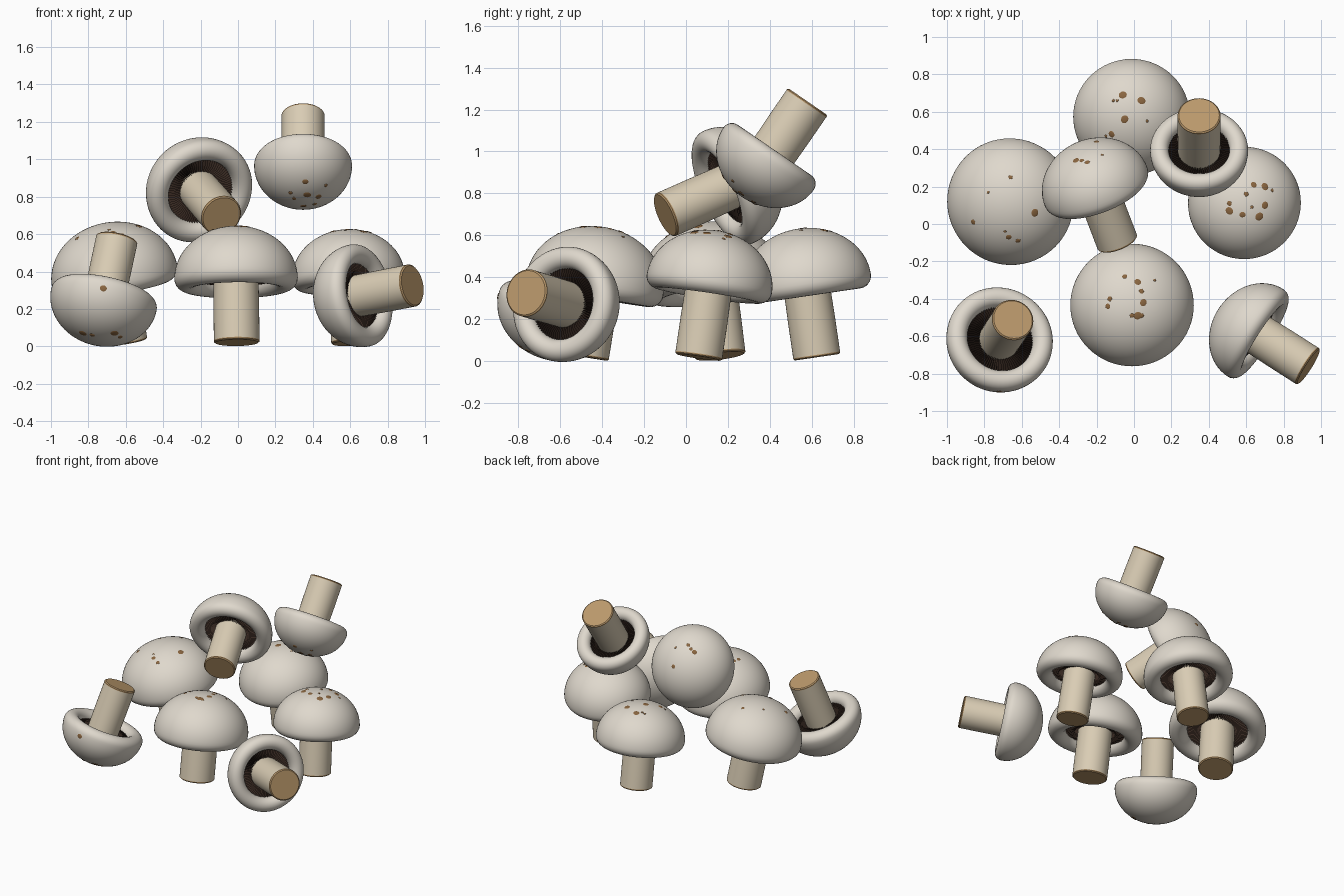
import bpy, bmesh
from math import sin, cos, pi, sqrt, radians
from mathutils import Vector, Matrix

if "Cube" in bpy.data.objects:
    bpy.data.objects.remove(bpy.data.objects["Cube"])


def material(name, rgb):
    m = bpy.data.materials.new(name)
    m.diffuse_color = (*rgb, 1)
    m.use_nodes = True
    m.node_tree.nodes["Principled BSDF"].inputs["Base Color"].default_value = m.diffuse_color
    return m


CAP = material("cap_cream", (0.74, 0.69, 0.61))
STEM = material("stem_cream", (0.70, 0.61, 0.46))
CUT = material("cut_tan", (0.50, 0.32, 0.15))
SPOT = material("spot_brown", (0.25, 0.13, 0.05))
GILL = material("gill_dark", (0.035, 0.02, 0.014))


def finish(bm, name, mat, matrix, smooth=True):
    bmesh.ops.remove_doubles(bm, verts=bm.verts, dist=1e-5)
    bmesh.ops.recalc_face_normals(bm, faces=bm.faces)
    me = bpy.data.meshes.new(name)
    bm.to_mesh(me)
    bm.free()
    me.materials.append(mat)
    ob = bpy.data.objects.new(name, me)
    bpy.context.collection.objects.link(ob)
    ob.matrix_world = matrix
    if smooth:
        bpy.ops.object.select_all(action='DESELECT')
        ob.select_set(True)
        bpy.context.view_layer.objects.active = ob
        bpy.ops.object.shade_smooth_by_angle(angle=radians(40))
    return ob


def lathe(name, profile, mat, matrix, steps=64):
    bm = bmesh.new()
    vs = [bm.verts.new((r, 0, z)) for r, z in profile]
    es = [bm.edges.new(p) for p in zip(vs, vs[1:])]
    bmesh.ops.spin(bm, geom=vs + es, axis=(0, 0, 1), cent=(0, 0, 0),
                   angle=2 * pi, steps=steps)
    return finish(bm, name, mat, matrix)


def gills(name, R, r, matrix, n=80):
    # pleated ring between the stem and the rim
    bm = bmesh.new()
    rows = []
    for i in range(2 * n):
        a, deep = pi * i / n, (i % 2) * 0.10 * R
        rows.append([bm.verts.new((q * cos(a), q * sin(a), z + deep))
                     for q, z in ((r * 0.97, 0.0), (0.5 * R, -0.05 * R), (0.64 * R, -0.02 * R))])
    for i in range(2 * n):
        a, b = rows[i], rows[(i + 1) % (2 * n)]
        for j in range(2):
            bm.faces.new((a[j], a[j + 1], b[j + 1], b[j]))
    finish(bm, name, GILL, matrix, smooth=False)


def spots(name, R, h, matrix, view, marks):
    # brown flecks, projected on the dome from the top or front view
    bm = bmesh.new()
    inv = matrix.inverted()
    for a, b, s in marks:
        if view == "top":
            o, d = Vector((a / 100, b / 100, 5)), Vector((0, 0, -1))
        else:
            o, d = Vector((a / 100, -5, b / 100)), Vector((0, 1, 0))
        o, d = inv @ o, inv.to_3x3() @ d
        k = Vector((1 / R, 1 / R, 1 / h))
        oo, dd = o * k, d * k
        qa, qb, qc = dd.dot(dd), oo.dot(dd), oo.dot(oo) - 1
        disc = qb * qb - qa * qc
        if disc < 0:
            continue
        p = o + d * ((-qb - sqrt(disc)) / qa)
        if p.z < 0:
            continue
        nrm = p * k * k
        m = Matrix.Translation(p) @ nrm.to_track_quat('Z', 'Y').to_matrix().to_4x4() \
            @ Matrix.Diagonal((s / 100, s / 115, 0.003, 1))
        bmesh.ops.create_uvsphere(bm, u_segments=14, v_segments=6, radius=1, matrix=m)
    finish(bm, name, SPOT, matrix)


def mushroom(name, base, axis, R, L, r, view, marks):
    # base: centre of the cut stem end; axis: from there to the cap
    u = Vector(axis).normalized()
    rot = Vector((0, 0, 1)).rotation_difference(u).to_matrix().to_4x4()
    M = Matrix.Translation(Vector(base) + u * L) @ rot
    h, t = 0.85 * R, 0.19 * R
    # cap: dome, rolled rim, hollow
    prof = [(R * sin(pi / 2 * i / 24), h * cos(pi / 2 * i / 24)) for i in range(25)]
    prof += [(R - t + t * cos(pi * i / 12), -t * sin(pi * i / 12)) for i in range(1, 13)]
    prof += [(0.61 * R, 0.12 * R), (0, 0.14 * R)]
    lathe(name + "_cap", prof, CAP, M)
    gills(name + "_gills", R, r, M)
    # stem and its cut end
    lathe(name + "_stem", [(r, -L + 0.012), (r, -L / 2), (r * 0.98, 0.12 * R)], STEM, M)
    lathe(name + "_stem_cut", [(0, -L), (r - 0.007, -L), (r, -L + 0.006), (r, -L + 0.012)], CUT, M)
    spots(name + "_spots", R, h, M, view, marks)


# standing mushrooms
mushroom("left_mushroom", (-0.606, 0.163, 0.024), (-0.15, -0.12, 0.98), 0.34, 0.358, 0.122, "top",
         [(-78, 17, 0.8), (-66, 25, 1.2), (-53, 6, 2.2), (-86, 1, 1.5), (-67, -7, 1.6),
          (-62, -9, 1.4), (-69, -4, 0.8)])
mushroom("back_mushroom", (-0.013, 0.625, 0.018), (0, -0.145, 0.99), 0.312, 0.355, 0.113, "top",
         [(-6, 69, 2.2), (4, 66, 2.2), (-9, 66, 0.8), (-11, 66, 0.8), (-5, 56, 2.2),
          (7, 55, 0.8), (-12, 48, 1.8), (-15, 47, 0.8)])
mushroom("right_mushroom", (0.612, 0.06, 0.018), (-0.06, 0.145, 0.988), 0.302, 0.355, 0.113, "top",
         [(64, 21, 1.7), (70, 20, 2.1), (74, 18, 0.9), (60, 16, 1.3), (70, 10, 2.0), (51, 11, 1.4),
          (51, 7, 2.2), (58, 5, 1.7), (67, 4, 2.3), (63, 9, 0.9)])
mushroom("front_mushroom", (-0.007, -0.49, 0.02), (-0.01, 0.16, 0.987), 0.33, 0.347, 0.122, "top",
         [(-5, -28, 1.4), (2, -31, 1.9), (11, -30, 0.8), (-13, -40, 1.4), (-14, -44, 1.5),
          (4, -36, 1.4), (5, -42, 2.0), (2, -49, 2.3), (4, -49, 1.3), (-1, -49, 1.3)])
# upturned and lying mushrooms
mushroom("upturned_mushroom", (-0.647, -0.511, 0.575), (-0.2, -0.3, -0.93), 0.288, 0.35, 0.112, "front",
         [(-72, 31, 1.9), (-83, 7, 2.3), (-78, 6, 1.5), (-66, 7, 2.3), (-63, 5, 1.5)])
mushroom("lying_mushroom", (0.933, -0.763, 0.326), (-0.83, 0.53, -0.16), 0.277, 0.34, 0.114, "top",
         [(51, -38, 2.2)])
# stacked mushrooms
mushroom("leaning_mushroom", (-0.088, -0.10, 0.697), (-0.33, 0.86, 0.38), 0.293, 0.35, 0.112, "top",
         [(-31, 34, 1.8), (-28, 34, 1.3), (-25, 33, 1.4), (-17, 37, 0.8), (-20, 44, 1.5)])
mushroom("top_mushroom", (0.348, 0.581, 1.238), (0, -0.566, -0.824), 0.262, 0.33, 0.115, "front",
         [(36, 88, 1.7), (47, 86, 1.0), (37, 81, 2.2), (43, 80, 1.9), (30, 79, 1.3),
          (41, 76, 1.4), (35, 75, 1.8), (28, 82, 1.2)])
